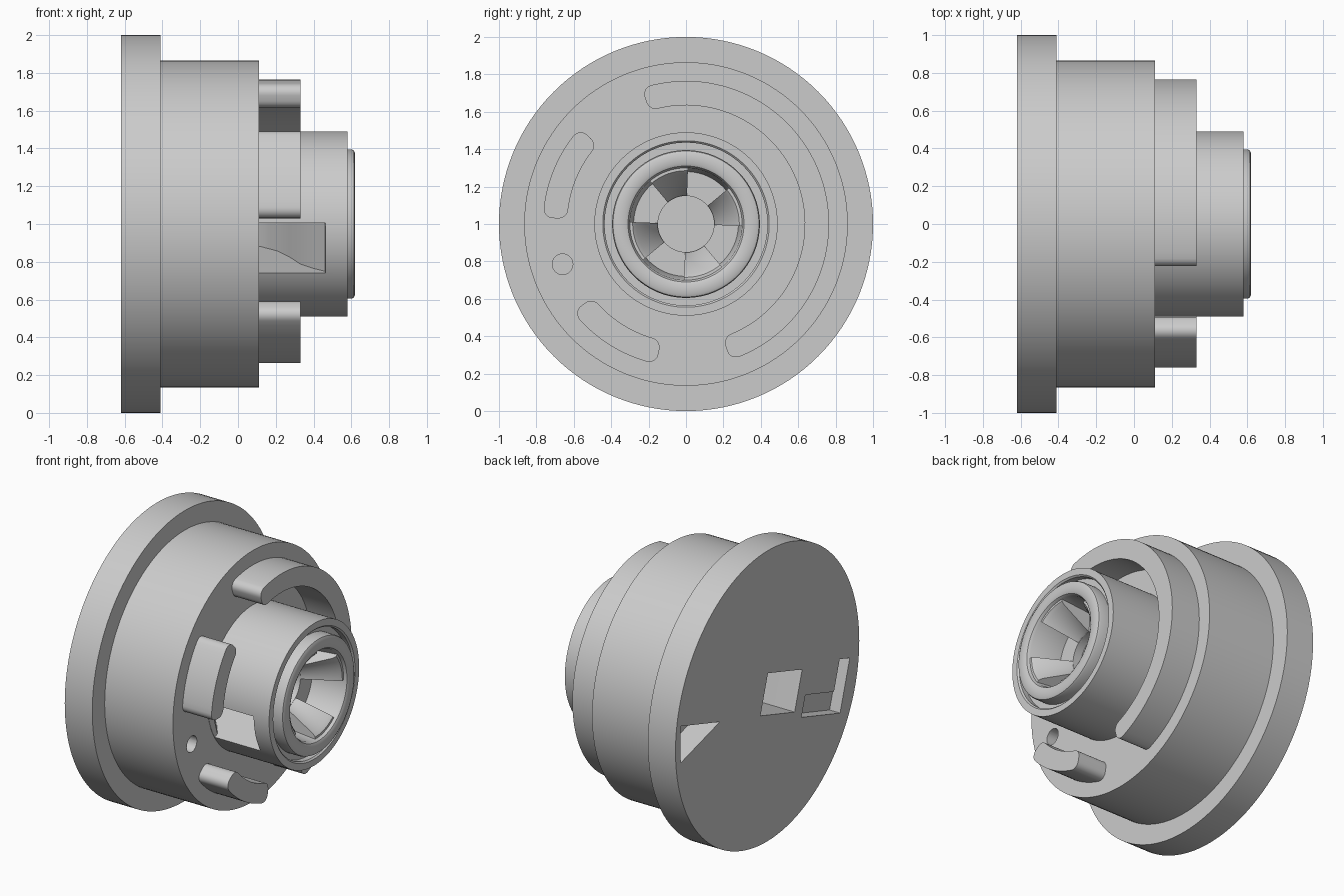
import bpy, bmesh
from math import sin, cos, pi, radians
from mathutils import Vector, Matrix

cube = bpy.data.objects.get("Cube")
if cube:
    bpy.data.objects.remove(cube, do_unlink=True)

grey = bpy.data.materials.new("light_grey")
grey.use_nodes = True
grey.diffuse_color = (0.6, 0.6, 0.6, 1)
grey.node_tree.nodes["Principled BSDF"].inputs["Base Color"].default_value = (0.6, 0.6, 0.6, 1)

AXIS_HEIGHT = 1.0
TILT = radians(17.3)      # the rear openings are turned about the axle


def finish(name, bm, tilt=0.0):
    bmesh.ops.remove_doubles(bm, verts=bm.verts, dist=1e-5)
    bmesh.ops.recalc_face_normals(bm, faces=bm.faces)
    mesh = bpy.data.meshes.new(name)
    bm.to_mesh(mesh)
    bm.free()
    mesh.transform(Matrix.Translation((0, 0, AXIS_HEIGHT)) @ Matrix.Rotation(tilt, 4, 'X'))
    mesh.materials.append(grey)
    obj = bpy.data.objects.new(name, mesh)
    bpy.context.collection.objects.link(obj)
    return obj


def lathe(name, profile, start=0.0, sweep=2 * pi, steps=128, closed=False):
    """Spin (x, radius) points about the x axis."""
    bm = bmesh.new()
    verts = [bm.verts.new((x, r * cos(start), r * sin(start))) for x, r in profile]
    edges = [bm.edges.new(p) for p in zip(verts, verts[1:])]
    geom = verts + edges
    if closed:
        geom = [bm.faces.new(verts)]
    bmesh.ops.spin(bm, geom=geom, cent=(0, 0, 0), axis=(1, 0, 0), angle=sweep,
                   steps=steps, use_merge=not closed, use_duplicate=closed)
    return finish(name, bm)


def prism(name, points, offset, tilt=0.0):
    """Extrude a flat outline along a vector."""
    bm = bmesh.new()
    face = bm.faces.new([bm.verts.new(p) for p in points])
    top = bmesh.ops.extrude_face_region(bm, geom=[face], use_keep_orig=True)
    moved = [g for g in top["geom"] if isinstance(g, bmesh.types.BMVert)]
    bmesh.ops.translate(bm, verts=moved, vec=Vector(offset))
    return finish(name, bm, tilt)


def cut(target, cutter):
    cutter.hide_render = True
    mod = target.modifiers.new("cut", 'BOOLEAN')
    mod.operation = 'DIFFERENCE'
    mod.solver = 'EXACT'
    mod.object = cutter
    bpy.context.view_layer.objects.active = target
    bpy.ops.object.modifier_apply(modifier=mod.name)
    bpy.data.objects.remove(cutter, do_unlink=True)


# Stepped body: flange, drum, hub, grooved lip and socket
body = lathe("body", [
    (-0.62, 0), (-0.62, 1), (-0.41, 1), (-0.41, 0.865), (0.11, 0.865),
    (0.11, 0.49), (0.58, 0.49), (0.58, 0.445), (0.57, 0.435), (0.53, 0.435),
    (0.53, 0.395), (0.60, 0.395), (0.613, 0.39), (0.62, 0.375),
    (0.62, 0.325), (0.613, 0.31), (0.595, 0.3), (0.37, 0.28),
    (0.37, 0.15), (0.31, 0.15), (0.31, 0)])

# Curved channel from the back face out through the hub side
channel = [(-0.7, 0.04), (0.0, 0.04), (0.12, 0.0), (0.21, -0.08), (0.27, -0.18),
           (0.33, -0.31), (0.40, -0.39), (0.46, -0.44), (0.47, -0.56),
           (0.112, -0.56), (0.112, -0.44), (0.06, -0.37), (0.0, -0.35), (-0.7, -0.35)]
cut(body, prism("channel_cutter", [(x, u, -0.125) for x, u in channel], (0, 0, 0.275), TILT))

# L-shaped recess and triangular recess in the back face
l_shape = [(-0.44, -0.02), (-0.765, -0.02), (-0.765, 0.19), (-0.88, 0.19),
           (-0.88, -0.165), (-0.44, -0.165)]
cut(body, prism("l_cutter", [(-0.7, u, v) for u, v in l_shape], (0.16, 0, 0), TILT))
triangle = [(0.5, -0.135), (0.95, -0.135), (0.87, -0.376)]
cut(body, prism("triangle_cutter", [(-0.7, u, v) for u, v in triangle], (0.25, 0, 0), TILT))

# Pin hole in the drum face
circle = [2 * pi * i / 32 for i in range(32)]
cut(body, prism("pin_cutter", [(-0.2, -0.66 + 0.055 * cos(a), -0.215 + 0.055 * sin(a))
                               for a in circle], (0.4, 0, 0)))


# Curved lugs with rounded corners on the drum face
def lug(name, first, last, mid=0.7, half=0.065, corner=0.05):
    a0, a1 = radians(first), radians(last)
    pad = corner / mid
    steps = max(8, int((last - first) / 3))
    strip = []

    def round_corner(angle, radius, begin):
        for i in range(7):
            t = begin + pi / 2 * i / 6
            strip.append((angle + pad * cos(t), radius + corner * sin(t)))

    def side(begin, end, radius):
        for i in range(1, steps):
            strip.append((begin + (end - begin) * i / steps, radius))

    inner, outer = mid - half + corner, mid + half - corner
    round_corner(a1 - pad, outer, 0)
    side(a1 - pad, a0 + pad, mid + half)
    round_corner(a0 + pad, outer, pi / 2)
    round_corner(a0 + pad, inner, pi)
    side(a0 + pad, a1 - pad, mid - half)
    round_corner(a1 - pad, inner, 1.5 * pi)
    return prism(name, [(0.1, r * cos(a), r * sin(a)) for a, r in strip], (0.23, 0, 0))


parts = [body, lug("long_lug", -72, 108), lug("upper_lug", 138, 177.5),
         lug("lower_lug", 218, 258)]

# Four sloping wedges inside the socket
for i in range(4):
    parts.append(lathe(f"socket_wedge_{i + 1}",
                       [(0.36, 0.15), (0.385, 0.155), (0.575, 0.265), (0.595, 0.285),
                        (0.595, 0.31), (0.36, 0.31)],
                       start=radians(-2 + 90 * i), sweep=radians(42), steps=12, closed=True))

# The duplicate-based spin leaves loose slices, so each wedge is rebuilt as a solid hull
for wedge in parts[4:]:
    bm = bmesh.new()
    section = [(0.36, 0.15), (0.385, 0.155), (0.575, 0.265), (0.595, 0.285),
               (0.595, 0.31), (0.36, 0.31)]
    start = radians(-2 + 90 * (parts.index(wedge) - 4))
    rings = []
    for k in range(13):
        a = start + radians(42) * k / 12
        rings.append([bm.verts.new((x, r * cos(a), r * sin(a) + AXIS_HEIGHT)) for x, r in section])
    for p, q in zip(rings, rings[1:]):
        for j in range(6):
            bm.faces.new((p[j], p[j - 1], q[j - 1], q[j]))
    bm.faces.new(rings[0])
    bm.faces.new(rings[-1][::-1])
    bmesh.ops.recalc_face_normals(bm, faces=bm.faces)
    bm.to_mesh(wedge.data)
    bm.free()

# Smooth round surfaces, crisp edges
bpy.ops.object.select_all(action='DESELECT')
for part in parts:
    part.select_set(True)
bpy.context.view_layer.objects.active = body
bpy.ops.object.shade_smooth_by_angle(angle=radians(30))
